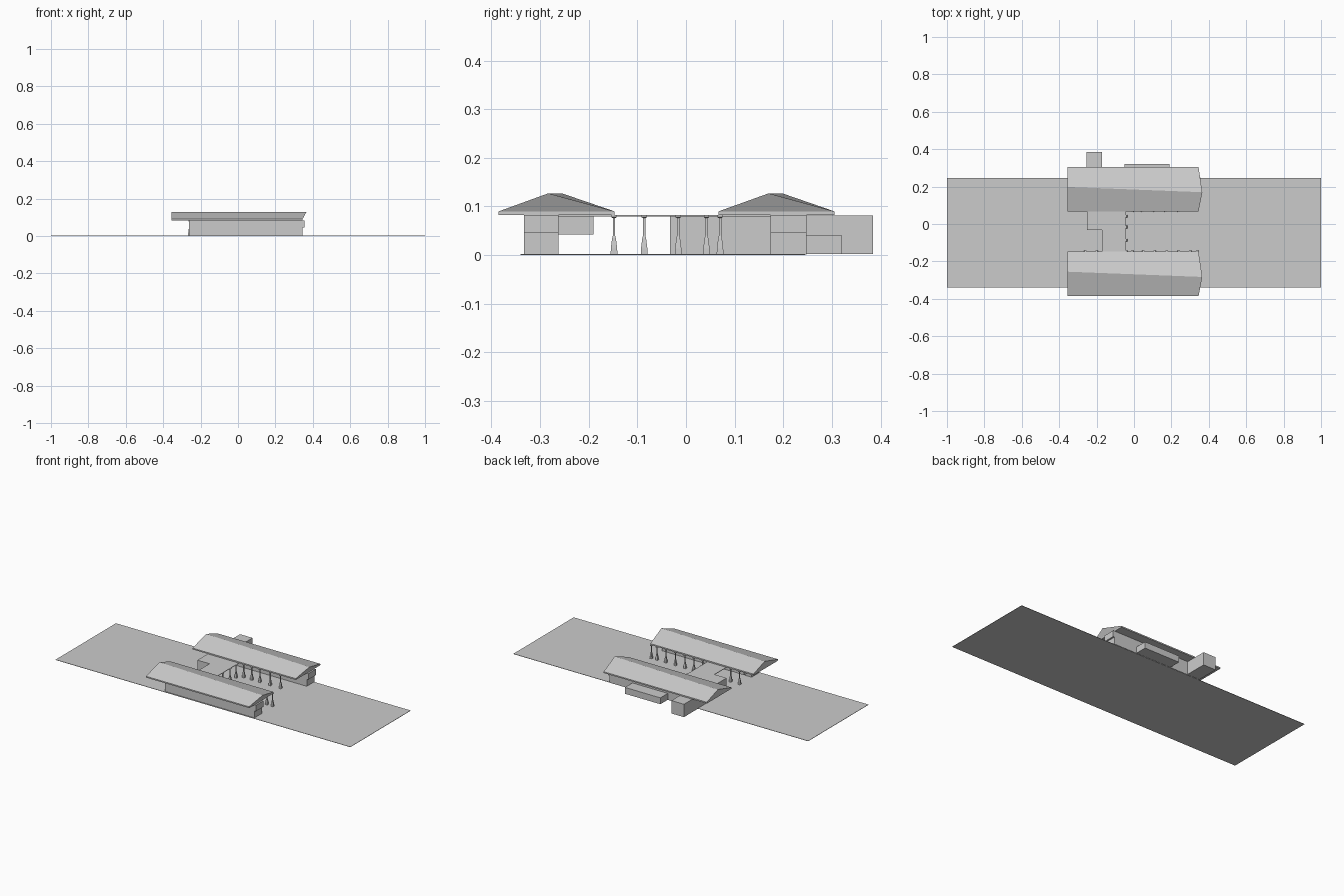
import bpy, bmesh

if "Cube" in bpy.data.objects:
    bpy.data.objects.remove(bpy.data.objects["Cube"])


def mesh_object(name, verts, faces):
    me = bpy.data.meshes.new(name)
    me.from_pydata(verts, [], faces)
    bm = bmesh.new()
    bm.from_mesh(me)
    bmesh.ops.recalc_face_normals(bm, faces=bm.faces)
    bm.to_mesh(me)
    bm.free()
    ob = bpy.data.objects.new(name, me)
    bpy.context.collection.objects.link(ob)
    return ob


def box(name, x0, x1, y0, y1, z0, z1):
    v = [(x, y, z) for z in (z0, z1) for x, y in ((x0, y0), (x1, y0), (x1, y1), (x0, y1))]
    f = [(0, 1, 2, 3), (4, 5, 6, 7)] + [(i, (i + 1) % 4, (i + 1) % 4 + 4, i + 4) for i in range(4)]
    return mesh_object(name, v, f)


def roof(name, y0, y1, ridge_left, ridge_right):
    # gabled roof with eave fascia, skewed ridge and a raking right gable
    def section(x, xr, ridge):
        return [(x, y0, .082), (x, y0, .09), (xr, ridge, .127), (x, y1, .09), (x, y1, .082)]
    v = section(-.355, -.355, ridge_left) + section(.345, .365, ridge_right)
    f = [(i, (i + 1) % 5, (i + 1) % 5 + 5, i + 5) for i in range(5)]
    f += [(0, 1, 3, 4), (1, 2, 3), (5, 6, 8, 9), (6, 7, 8)]
    return mesh_object(name, v, f)


def post(x, y):
    # flared pedestal, necked into a slim shaft
    profile = [(.007, 0), (.0065, .014), (.004, .034), (.0025, .04), (.0025, .076), (.0055, .078), (.0055, .082)]
    v = [(x + sx * r, y + sy * r, z) for r, z in profile
         for sx, sy in ((-1, -1), (1, -1), (1, 1), (-1, 1))]
    n = len(profile)
    f = [(k * 4 + i, k * 4 + (i + 1) % 4, k * 4 + 4 + (i + 1) % 4, k * 4 + 4 + i)
         for k in range(n - 1) for i in range(4)]
    f += [(0, 1, 2, 3), tuple(range(n * 4 - 4, n * 4))]
    mesh_object("veranda_post", v, f)


# site slab
box("site_slab", -1, 1, -.34, .245, 0, .002)

# two wings with gabled roofs
roof("front_roof", -.385, -.147, -.255, -.283)
roof("rear_roof", .067, .305, .198, .17)
box("front_wing", -.262, .345, -.333, -.262, .001, .082)
box("rear_wing", -.252, .345, .174, .248, .001, .082)
box("front_wing_upper_bay", .345, .355, -.333, -.262, .045, .082)
box("rear_wing_upper_bay", .345, .355, .174, .248, .045, .082)

# linking block, passage room and flat roof between wings
box("link_block", -.252, -.17, -.033, .174, .001, .079)
box("passage_room", -.262, -.17, -.262, -.19, .042, .081)
box("link_roof", -.17, -.042, -.262, .174, .079, .082)
box("link_block_roof", -.252, -.17, -.033, .174, .079, .082)

# rear annexes
box("tall_annex", -.255, -.17, .248, .384, .002, .081)
box("low_annex", -.05, .19, .248, .32, .002, .041)

# verandas around the courtyard
for x in (-.26, -.2, -.01, .05, .11, .175, .24, .3, .338):
    post(x, -.148)
for x in (-.01, .045, .1, .17, .24):
    post(x, .07)
for y in (-.148, -.086, -.016, .042):
    post(-.043, y)
